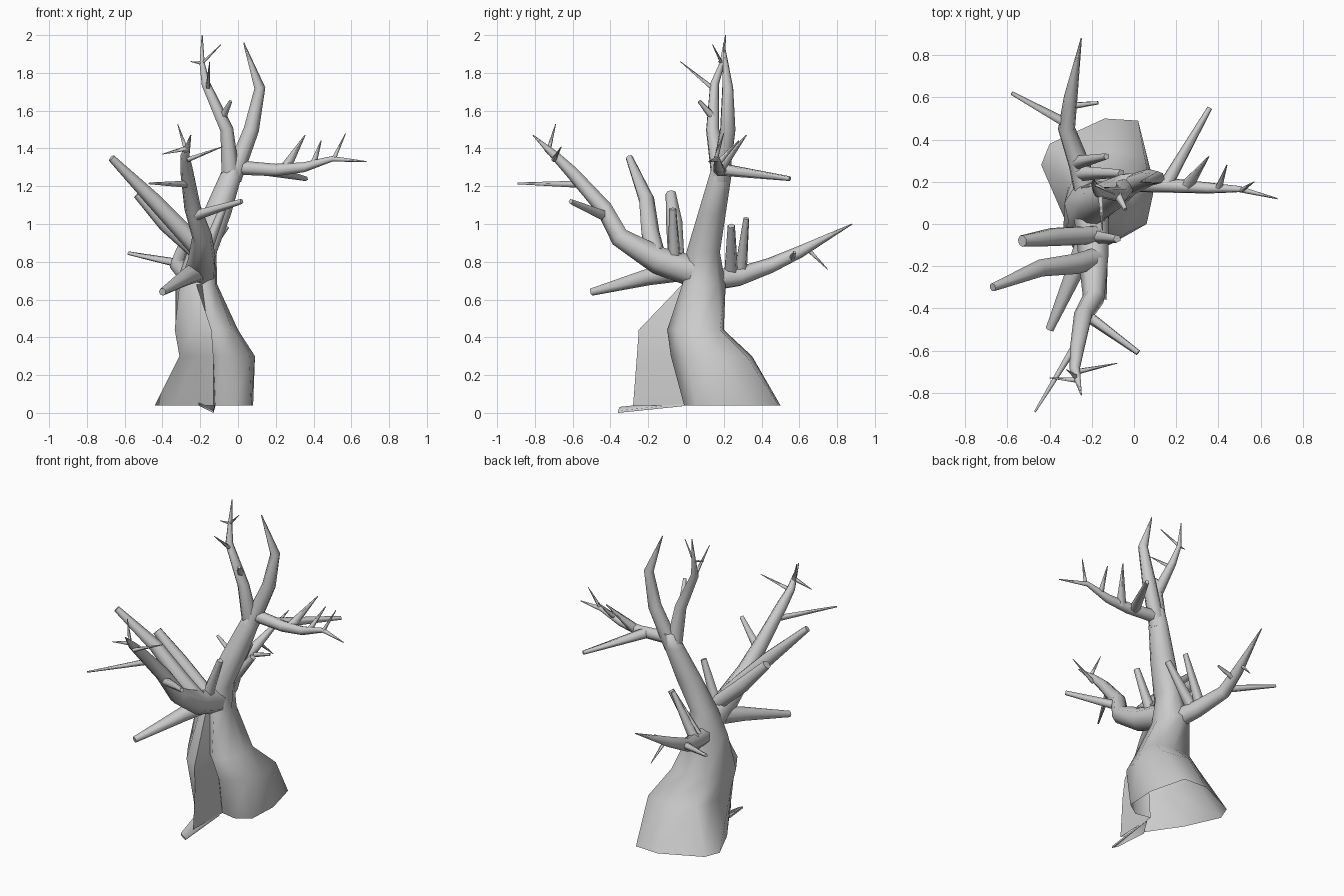
import bpy
import bmesh
from math import cos, sin, pi
from mathutils import Vector

if "Cube" in bpy.data.objects:
    bpy.data.objects.remove(bpy.data.objects["Cube"])

bark = bpy.data.materials.new("grey_bark")
bark.use_nodes = True
bark.diffuse_color = (.6, .6, .6, 1)
bark.node_tree.nodes["Principled BSDF"].inputs["Base Color"].default_value = (.6, .6, .6, 1)


def skin(name, rings, cap_start, cap_end):
    """Bridge a list of point rings into one smooth-shaded object."""
    bm = bmesh.new()
    loops = [[bm.verts.new(point) for point in ring] for ring in rings]
    count = len(rings[0])
    for lower, upper in zip(loops, loops[1:]):
        for i in range(count):
            j = (i + 1) % count
            bm.faces.new((lower[i], lower[j], upper[j], upper[i]))
    if cap_start:
        bm.faces.new(loops[0][::-1])
    if cap_end:
        bm.faces.new(loops[-1])
    mesh = bpy.data.meshes.new(name)
    bm.to_mesh(mesh)
    bm.free()
    mesh.materials.append(bark)
    obj = bpy.data.objects.new(name, mesh)
    bpy.context.collection.objects.link(obj)
    bpy.ops.object.select_all(action="DESELECT")
    obj.select_set(True)
    bpy.context.view_layer.objects.active = obj
    bpy.ops.object.shade_smooth_by_angle(angle=pi * .43)
    return obj


def outline(z, *corners):
    """Horizontal trunk section, from the front ridge round to the right flank."""
    return [Vector((x, y, z)) for x, y in corners]


def oval(z, x_min, x_max, y_min, y_max, sides=11):
    """Horizontal oval section whose first point lies at the front."""
    ring = []
    for i in range(sides):
        angle = 2 * pi * (i / sides - .31)
        ring.append(Vector(((x_min + x_max + cos(angle) * (x_max - x_min)) / 2,
                            (y_min + y_max + sin(angle) * (y_max - y_min)) / 2, z)))
    return ring


def branch(name, *stations, sides=7):
    """Sweep a tapering tube through stations of x, y, z, radius."""
    points = [Vector(station[:3]) for station in stations]
    last = len(points) - 1
    side = None
    rings = []
    for i, point in enumerate(points):
        tangent = (points[min(i + 1, last)] - points[max(i - 1, 0)]).normalized()
        if side is None:
            side = tangent.orthogonal()
        side = (side - tangent * side.dot(tangent)).normalized()
        other = tangent.cross(side)
        radius = stations[i][3]
        rings.append([point + radius * (side * cos(2 * pi * k / sides)
                                        + other * sin(2 * pi * k / sides))
                      for k in range(sides)])
    return skin(name, rings, True, True)


def twig(name, start, end, thick=.014, thin=.002):
    """A straight spike with few sides."""
    return branch(name, (*start, thick), (*end, thin), sides=5)


# Trunk: a sharp front ridge, a valley and a broad rear lobe, rounding off upward
skin("trunk", [
    outline(.04, (-.13, -.28), (-.12, .01), (-.02, -.01), (.07, .05), (.08, .25),
            (.02, .49), (-.14, .5), (-.4, .38), (-.44, .28), (-.34, .06), (-.21, -.13)),
    outline(.3, (-.13, -.26), (-.13, -.02), (-.08, -.08), (.06, 0), (.09, .14),
            (.05, .32), (-.13, .35), (-.27, .28), (-.31, .18), (-.31, -.02), (-.22, -.18)),
    outline(.44, (-.14, -.25), (-.16, -.06), (-.12, -.1), (-.03, -.04), (0, .07),
            (-.02, .18), (-.14, .2), (-.27, .19), (-.33, .1), (-.335, -.04), (-.24, -.19)),
    outline(.68, (-.22, -.02), (-.19, -.02), (-.16, -.02), (-.12, .02), (-.11, .09),
            (-.13, .17), (-.2, .21), (-.28, .18), (-.33, .1), (-.31, .01), (-.27, -.01)),
    oval(.85, -.27, -.11, 0, .18),
    oval(1.05, -.19, -.035, .06, .21),
    oval(1.25, -.1, .02, .12, .24),
    oval(1.34, -.06, .02, .15, .24)], False, True)

# Thin root flap spreading from the ridge
skin("foot_root", [[Vector((x, y, z + lift)) for x, y, z in (
    (-.21, -.16, .04), (-.17, -.35, .02), (-.13, -.36, 0), (-.12, -.02, .035))]
    for lift in (0, .012)], True, True)

# Front limb with its twigs
branch("front_limb", (-.2, .04, .75, .085), (-.19, -.15, .81, .075),
       (-.19, -.35, .93, .054), (-.24, -.43, 1.08, .045),
       (-.27, -.6, 1.27, .035), (-.28, -.69, 1.36, .025),
       (-.25, -.81, 1.47, .003))
twig("front_long_twig", (-.27, -.56, 1.21), (-.47, -.89, 1.215), .02, .005)
twig("front_side_stub", (-.24, -.42, 1.04), (.02, -.61, 1.12), .03, .014)
twig("front_inner_twig", (-.27, -.7, 1.34), (-.08, -.66, 1.41))
twig("front_upper_twig", (-.27, -.73, 1.38), (-.32, -.69, 1.53))
twig("front_outer_twig", (-.27, -.74, 1.4), (-.4, -.73, 1.37))

# Cut limbs on the right side
branch("long_cut_limb", (-.18, -.16, .84, .05), (-.28, -.19, .95, .05),
       (-.45, -.21, 1.13, .042), (-.67, -.3, 1.35, .02))
branch("short_cut_limb", (-.18, -.05, .82, .045), (-.38, -.06, 1.0, .045),
       (-.53, -.08, 1.16, .028))
branch("low_cut_limb", (-.19, 0, .76, .06), (-.27, -.2, .72, .045),
       (-.4, -.5, .64, .02))
twig("front_stump", (-.18, -.06, .82), (-.08, -.07, 1.08), .035, .02)

# Back limb with its stumps and twigs
branch("back_limb", (-.22, .12, .7, .06), (-.26, .28, .72, .052),
       (-.32, .45, .78, .042), (-.3, .6, .85, .033), (-.25, .88, 1, .003))
twig("back_near_stump", (-.25, .24, .74), (-.06, .24, .99), .038, .02)
twig("back_far_stump", (-.27, .29, .74), (-.13, .32, 1.03), .035, .016)
twig("back_outer_twig", (-.31, .47, .79), (-.58, .62, .845), .025, .01)
twig("back_inner_twig", (-.3, .56, .82), (-.17, .575, .85), .018, .008)
twig("back_hanging_twig", (-.3, .63, .88), (-.27, .75, .76))

# Crown: curved fork, tall fork and the long side limb
branch("curved_fork", (-.03, .18, 1.24, .05), (.07, .22, 1.5, .042),
       (.115, .22, 1.72, .03), (.03, .2, 1.96, .003))
branch("tall_fork", (-.04, .18, 1.26, .05), (-.06, .14, 1.5, .036),
       (-.17, .15, 1.74, .024), (-.19, .19, 1.85, .014),
       (-.19, .21, 2, .003))
twig("tall_fork_stub", (-.08, .14, 1.57), (-.04, .07, 1.65), .022, .01)
twig("tall_fork_front_twig", (-.16, .15, 1.71), (-.15, -.03, 1.86))
twig("tall_fork_inner_twig", (-.19, .19, 1.85), (-.09, .14, 1.95), .009)
twig("tall_fork_outer_twig", (-.19, .19, 1.85), (-.25, .17, 1.86), .009)
branch("side_limb", (-.03, .19, 1.3, .04), (.2, .18, 1.285, .034),
       (.35, .17, 1.3, .027), (.5, .165, 1.345, .015), (.68, .12, 1.33, .003))
twig("side_back_twig", (.15, .18, 1.29), (.36, .55, 1.24), .035, .013)
twig("side_upper_twig", (.25, .18, 1.29), (.355, .32, 1.47), .032, .003)
twig("side_middle_twig", (.4, .17, 1.32), (.44, .28, 1.44), .018, .003)
twig("side_end_twig", (.51, .16, 1.35), (.57, .2, 1.48), .012)
